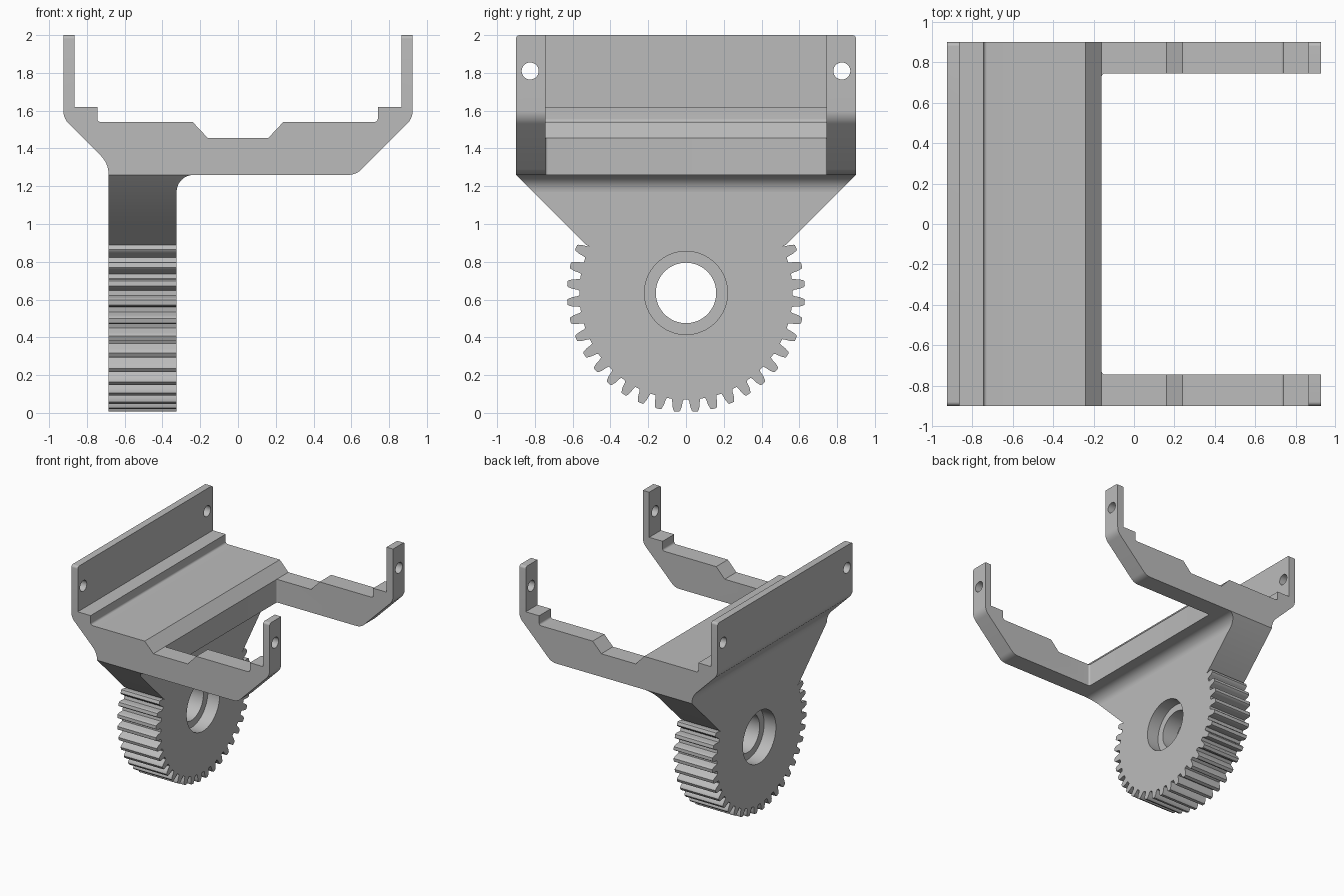
import bpy, bmesh, math
from mathutils import Vector

cube = bpy.data.objects.get("Cube")
if cube:
    bpy.data.objects.remove(cube, do_unlink=True)

grey = bpy.data.materials.new("plain grey")
grey.use_nodes = True
colour = (0.5, 0.5, 0.5, 1)
grey.diffuse_color = colour
grey.node_tree.nodes["Principled BSDF"].inputs["Base Color"].default_value = colour


def rounded(corners, steps=8):
    """Outline from (a, b, radius) corners, with arcs where the radius is set."""
    out = []
    for i, (a, b, r) in enumerate(corners):
        p = Vector((a, b))
        if r == 0:
            out.append(p)
            continue
        d1 = (Vector(corners[i - 1][:2]) - p).normalized()
        d2 = (Vector(corners[(i + 1) % len(corners)][:2]) - p).normalized()
        half = d1.angle(d2) / 2
        centre = p + (d1 + d2).normalized() * r / math.sin(half)
        t = r / math.tan(half)
        v1 = (p + d1 * t - centre).normalized()
        v2 = (p + d2 * t - centre).normalized()
        out += [centre + v1.slerp(v2, k / steps) * r for k in range(steps + 1)]
    return out


def prism(name, outline, place, start, end):
    """Extrude an outline; place(a, b, depth) gives each 3D point."""
    bm = bmesh.new()
    rings = [[bm.verts.new(place(a, b, d)) for a, b in outline] for d in (start, end)]
    for ring in rings:
        bm.faces.new(ring)
    n = len(outline)
    for i in range(n):
        j = (i + 1) % n
        bm.faces.new((rings[0][i], rings[0][j], rings[1][j], rings[1][i]))
    bmesh.ops.recalc_face_normals(bm, faces=bm.faces)
    mesh = bpy.data.meshes.new(name)
    bm.to_mesh(mesh)
    bm.free()
    mesh.materials.append(grey)
    obj = bpy.data.objects.new(name, mesh)
    bpy.context.collection.objects.link(obj)
    return obj


def along_x(a, b, d):
    return (d, a, b)


def along_y(a, b, d):
    return (a, d, b)


def along_z(a, b, d):
    return (a, b, d)


def select(obj):
    bpy.ops.object.select_all(action='DESELECT')
    obj.select_set(True)
    bpy.context.view_layer.objects.active = obj


def carve(obj, tool, operation='DIFFERENCE'):
    select(obj)
    mod = obj.modifiers.new("carve", 'BOOLEAN')
    mod.operation = operation
    mod.solver = 'EXACT'
    mod.object = tool
    bpy.ops.object.modifier_apply(modifier=mod.name)
    bpy.data.objects.remove(tool, do_unlink=True)


def circle(y, z, r, n=48):
    return [(y + r * math.cos(k * math.tau / n), z + r * math.sin(k * math.tau / n))
            for k in range(n)]


# Bracket: stepped cradle profile, trimmed to a round-cornered side shape
profile = rounded([
    (-0.925, 2, 0), (-0.865, 2, 0), (-0.865, 1.62, 0), (-0.745, 1.62, 0),
    (-0.745, 1.54, 0.018), (-0.24, 1.54, 0), (-0.16, 1.455, 0),
    (0.16, 1.455, 0), (0.24, 1.54, 0), (0.74, 1.54, 0.018), (0.74, 1.62, 0),
    (0.865, 1.62, 0), (0.865, 2, 0), (0.925, 2, 0),
    (0.925, 1.56, 0.1), (0.625, 1.26, 0.1),
    (-0.685, 1.26, 0), (-0.685, 1.32, 0.14), (-0.925, 1.56, 0.1)])
bracket = prism("bracket", profile, along_y, -0.95, 0.95)
envelope = rounded([(-0.9, 1, 0), (0.9, 1, 0), (0.9, 2, 0.02), (-0.9, 2, 0.02)])
carve(bracket, prism("side_trim", envelope, along_x, -1.2, 1.2), 'INTERSECT')

# Open bay between the two arms
bay = rounded([(-0.16, -0.745, 0.015), (1.2, -0.745, 0),
               (1.2, 0.745, 0), (-0.16, 0.745, 0.015)])
carve(bracket, prism("bay_cutter", bay, along_z, 1, 2.2))

# Screw holes through the back plate and the arm uprights
for side in (-1, 1):
    carve(bracket, prism("screw_cutter", circle(side * 0.825, 1.81, 0.045, 32),
                         along_x, -1.2, 1.2))

# Gear sector with its flared web as one outline
HUB, TEETH = 0.635, 40
tooth = [(0.565, -3.2), (0.575, -2.8), (0.605, -2.3), (0.625, -1.6), (0.63, -1.2)]
tooth += [(r, -a) for r, a in reversed(tooth)]
outline = [(-0.9, 1.26), (-0.53, 0.89)]
for k in range(26):
    middle = (k - 12.5) * 360 / TEETH
    for r, a in tooth:
        angle = math.radians(middle + a)
        outline.append((r * math.sin(angle), HUB - r * math.cos(angle)))
outline += [(0.53, 0.89), (0.9, 1.26)]
gear = prism("gear_sector", outline, along_x, -0.685, -0.325)

# Through bore with a wider recess on each face
for r, x0, x1 in ((0.16, -1, 0), (0.22, -0.8, -0.575), (0.22, -0.435, -0.2)):
    carve(gear, prism("bore_cutter", circle(0, HUB, r, 64), along_x, x0, x1))

# Fillet joining web and bracket, its ends following the flare
arc = [math.radians(90 + 9 * k) for k in range(11)]
curve = [(-0.235 + 0.09 * math.cos(t), 1.17 + 0.09 * math.sin(t)) for t in arc]
fillet = prism("web_fillet", curve + [(-0.325, 1.26)],
               lambda a, b, d: (a, d * (b - 0.36), b), -1, 1)

for obj in (bracket, gear, fillet):
    select(obj)
    bpy.ops.object.shade_smooth_by_angle(angle=math.radians(25))
